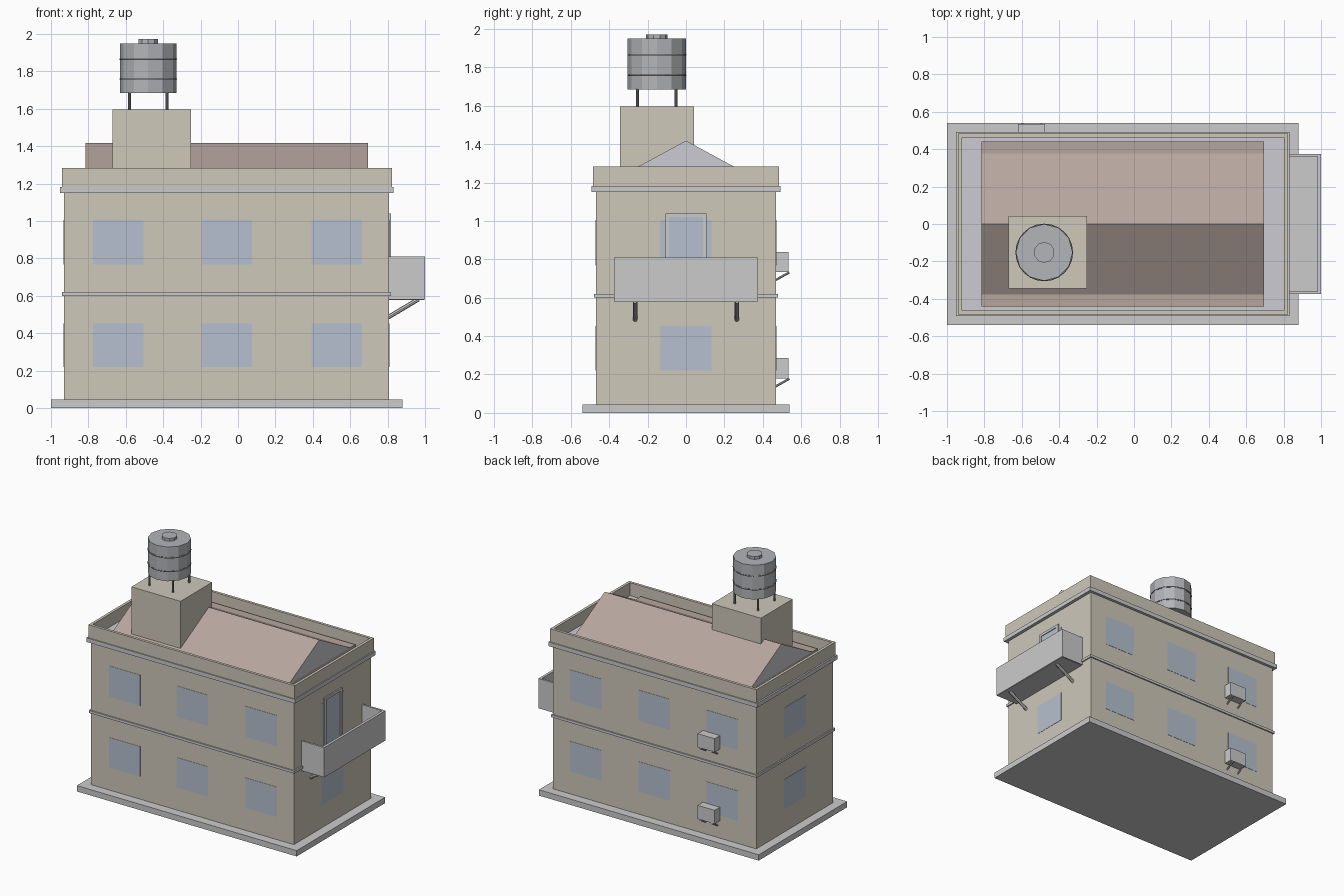
import bpy, bmesh, math
from mathutils import Vector

if "Cube" in bpy.data.objects:
    bpy.data.objects.remove(bpy.data.objects["Cube"])


def mat(name, rgb):
    m = bpy.data.materials.new(name)
    m.diffuse_color = (*rgb, 1)
    m.use_nodes = True
    m.node_tree.nodes["Principled BSDF"].inputs["Base Color"].default_value = m.diffuse_color
    return m


WALL = mat("wall_tan", (0.62, 0.58, 0.49))
ROOF = mat("roof_brown", (0.47, 0.38, 0.34))
GLASS = mat("window_blue", (0.46, 0.53, 0.62))
DECK = mat("deck_grey", (0.60, 0.60, 0.65))
TANK = mat("tank_grey", (0.45, 0.46, 0.48))
STEEL = mat("dark_steel", (0.25, 0.25, 0.26))


def finish(name, bm, m=None):
    me = bpy.data.meshes.new(name)
    bmesh.ops.recalc_face_normals(bm, faces=bm.faces)
    bm.to_mesh(me)
    bm.free()
    ob = bpy.data.objects.new(name, me)
    bpy.context.collection.objects.link(ob)
    if m:
        me.materials.append(m)
    return ob


def box(name, x, y, z, m=None):
    bm = bmesh.new()
    bmesh.ops.create_cube(bm, size=1)
    for v in bm.verts:
        v.co = [a[0] if c < 0 else a[1] for a, c in zip((x, y, z), v.co)]
    return finish(name, bm, m)


def rod(name, a, b, r, n=8, m=None):
    a, b = Vector(a), Vector(b)
    bm = bmesh.new()
    bmesh.ops.create_cone(bm, cap_ends=True, segments=n, radius1=r, radius2=r, depth=(b - a).length)
    rot = (b - a).to_track_quat('Z', 'Y')
    for v in bm.verts:
        v.co = rot @ v.co + (a + b) / 2
    return finish(name, bm, m)


def frame(name, x, y, z, t, m=None):
    """Rectangular ring of wall thickness t."""
    bm = bmesh.new()
    loops = []
    for d, h in ((0, z[0]), (0, z[1]), (t, z[1]), (t, z[0])):
        x0, x1, y0, y1 = x[0] + d, x[1] - d, y[0] + d, y[1] - d
        loops.append([bm.verts.new(p) for p in ((x0, y0, h), (x1, y0, h), (x1, y1, h), (x0, y1, h))])
    for i in range(4):
        a, b = loops[i], loops[(i + 1) % 4]
        for j in range(4):
            k = (j + 1) % 4
            bm.faces.new((a[j], a[k], b[k], b[j]))
    return finish(name, bm, m)


# Main block and trims
X0, X1, Y = -0.93, 0.807, 0.47
box("plinth", (-1, 0.88), (-0.54, 0.54), (0, 0.045))
box("body", (X0, X1), (-Y, Y), (0.045, 1.17), WALL)
frame("floor_band", (X0 - 0.01, X1 + 0.01), (-0.48, 0.48), (0.60, 0.62), 0.012)
frame("cornice", (X0 - 0.022, X1 + 0.025), (-0.492, 0.492), (1.15, 1.182), 0.05)
frame("parapet", (X0 - 0.01, X1 + 0.017), (-0.484, 0.484), (1.18, 1.283), 0.021, WALL)
box("roof_deck", (X0, X1), (-Y, Y), (1.165, 1.183), DECK)

# Gable roof: low slab with a prism rising through it, grey gable ends
RX0, RX1 = -0.815, 0.695
box("roof_slab", (RX0, RX1), (-0.44, 0.44), (1.178, 1.214), ROOF)
bm = bmesh.new()
ends = [[bm.verts.new((x, y, z)) for y, z in ((-0.44, 1.18), (0.44, 1.18), (0, 1.418))] for x in (RX0, RX1)]
for e in ends:
    bm.faces.new(e).material_index = 1
for j in range(3):
    k = (j + 1) % 3
    bm.faces.new((ends[0][j], ends[0][k], ends[1][k], ends[1][j]))
finish("gable_roof", bm, ROOF).data.materials.append(DECK)

# Windows on all four sides, both floors
for floor, (z0, z1) in enumerate(((0.22, 0.452), (0.767, 1.005))):
    for s, side in ((-1, "front"), (1, "back")):
        for i, xc in enumerate((-0.64, -0.06, 0.528)):
            box(f"window_{side}_{floor}_{i}", (xc - 0.134, xc + 0.134),
                sorted((s * (Y - 0.01), s * (Y + 0.002))), (z0, z1), GLASS)
    box(f"window_left_{floor}", (X0 - 0.002, X0 + 0.01), (-0.134, 0.134), (z0, z1), GLASS)
    box(f"window_right_{floor}", (X1 - 0.01, X1 + 0.002), (-0.134, 0.134), (z0, z1), GLASS)

# Balcony door with frame
box("door_glass", (X1 - 0.01, X1 + 0.004), (-0.09, 0.09), (0.62, 1.02), GLASS)
for s in (-1, 1):
    box("door_jamb", (X1 - 0.01, X1 + 0.01), sorted((s * 0.088, s * 0.108)), (0.62, 1.04))
box("door_head", (X1 - 0.01, X1 + 0.01), (-0.088, 0.088), (1.02, 1.04))

# Balcony with solid parapet and diagonal brackets
box("balcony_floor", (X1 - 0.01, 0.995), (-0.365, 0.365), (0.578, 0.622))
box("balcony_front", (0.98, 1.0), (-0.375, 0.375), (0.58, 0.81))
for s in (-1, 1):
    box("balcony_side", (X1 - 0.005, 0.982), sorted((s * 0.36, s * 0.375)), (0.58, 0.81))
    rod("balcony_bracket", (X1 - 0.005, s * 0.265, 0.485), (0.965, s * 0.265, 0.582), 0.012)

# Air conditioners on the back wall
for z in (0.18, 0.734):
    box("ac_unit", (-0.62, -0.475), (Y - 0.005, 0.535), (z, z + 0.105))
    for dx in (-0.05, 0.05):
        rod("ac_bracket", (-0.547 + dx, Y - 0.005, z - 0.043), (-0.547 + dx, 0.538, z - 0.002), 0.006)

# Stair hut, water tank and legs
box("stair_hut", (-0.67, -0.25), (-0.345, 0.042), (1.175, 1.595), WALL)
TX, TY = -0.48, -0.152
rod("tank", (TX, TY, 1.685), (TX, TY, 1.95), 0.152, 12, TANK)
rod("tank_lid", (TX, TY, 1.945), (TX, TY, 1.972), 0.056, 10, TANK)
for dx in (-0.1, 0.1):
    for dy in (-0.1, 0.1):
        rod("tank_leg", (TX + dx, TY + dy, 1.59), (TX + dx, TY + dy, 1.69), 0.008, 8, STEEL)
for z in (1.76, 1.865):
    bpy.ops.mesh.primitive_torus_add(location=(TX, TY, z), major_radius=0.149, minor_radius=0.005,
                                     major_segments=24, minor_segments=6)
    ring = bpy.context.object
    ring.name = "tank_hoop"
    ring.data.materials.append(STEEL)
